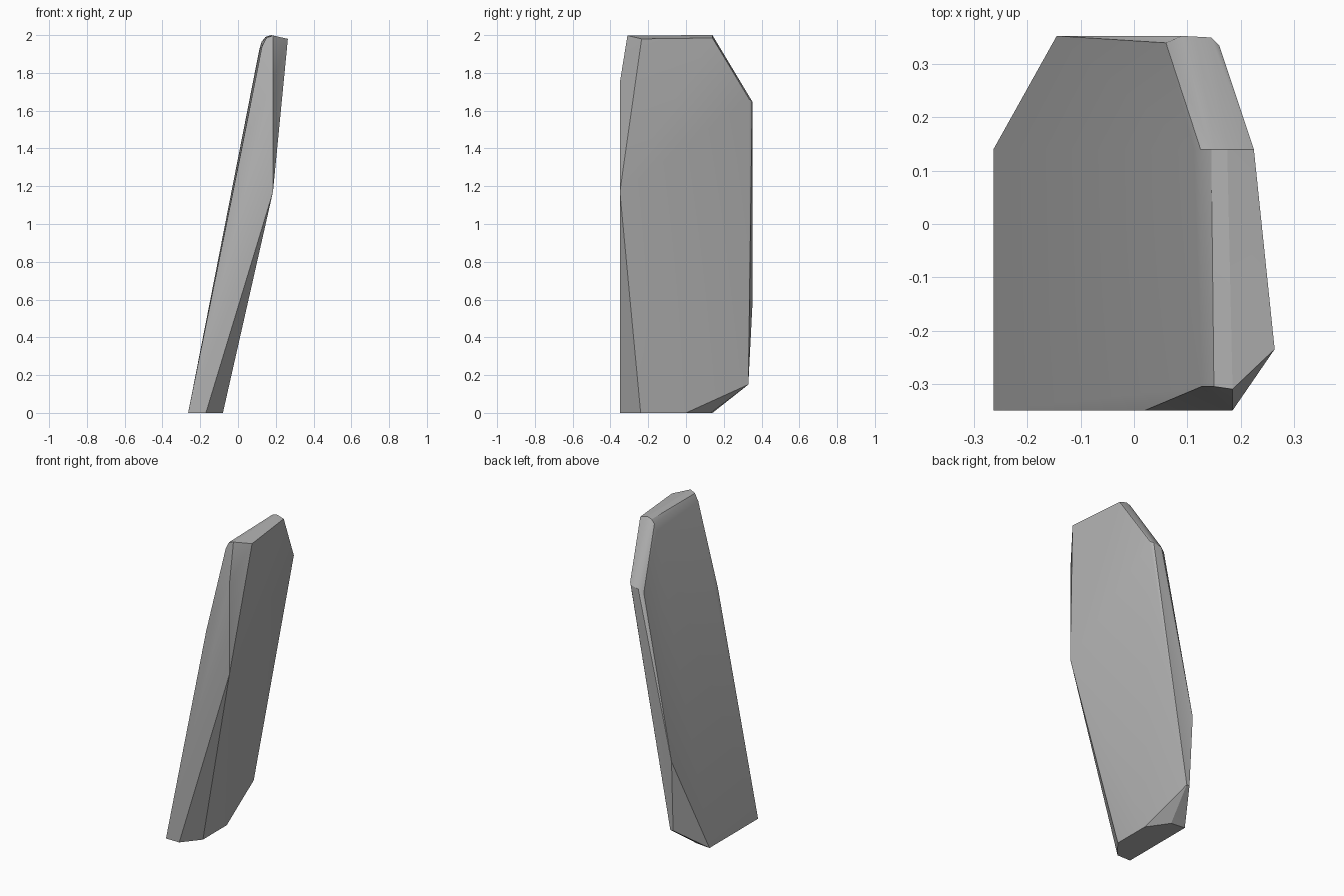
import bpy, bmesh, math

cube = bpy.data.objects.get("Cube")
if cube:
    bpy.data.objects.remove(cube, do_unlink=True)

# Grey stone
stone = bpy.data.materials.new("grey stone")
stone.use_nodes = True
grey = (0.45, 0.45, 0.45, 1)
stone.diffuse_color = grey
stone.node_tree.nodes["Principled BSDF"].inputs["Base Color"].default_value = grey

# Key corners of the leaning, chipped slab
foot = [(-.264, -.35, 0), (-.17, -.35, 0), (-.08, -.24, 0),
        (-.08, 0, 0), (-.17, .13, 0), (-.264, .14, 0)]
front_face = [(.185, -.35, 1.17), (.185, -.35, 1.75), (.02, -.35, 1.4)]
back_edge = [(-.12, .33, .15), (-.14, .33, .15), (-.145, .353, .6), (-.12, .343, .5),
             (.06, .34, 1.62), (.09, .353, 1.64), (.145, .35, 1.65), (.16, .335, 1.66)]
top_front = [(.127, -.305, 1.94), (.15, -.305, 1.985), (.185, -.31, 1.998), (.264, -.235, 1.98)]
top_back = [(.112, .14, 1.92), (.125, .14, 1.965), (.145, .14, 1.99), (.175, .14, 2), (.225, .14, 1.985)]

# Chipped convex stone
bm = bmesh.new()
for co in foot + front_face + back_edge + top_front + top_back:
    bm.verts.new(co)
hull = bmesh.ops.convex_hull(bm, input=bm.verts)
loose = [v for v in bm.verts if not v.link_faces]
bmesh.ops.delete(bm, geom=loose, context='VERTS')
bmesh.ops.dissolve_limit(bm, angle_limit=math.radians(1), verts=bm.verts, edges=bm.edges)
bmesh.ops.recalc_face_normals(bm, faces=bm.faces)
mesh = bpy.data.meshes.new("stone_slab")
bm.to_mesh(mesh)
bm.free()
mesh.materials.append(stone)
slab = bpy.data.objects.new("stone_slab", mesh)
bpy.context.collection.objects.link(slab)

# Soft shading with crisp chipped edges
bpy.context.view_layer.objects.active = slab
slab.select_set(True)
bpy.ops.object.shade_smooth_by_angle(angle=math.radians(30))
